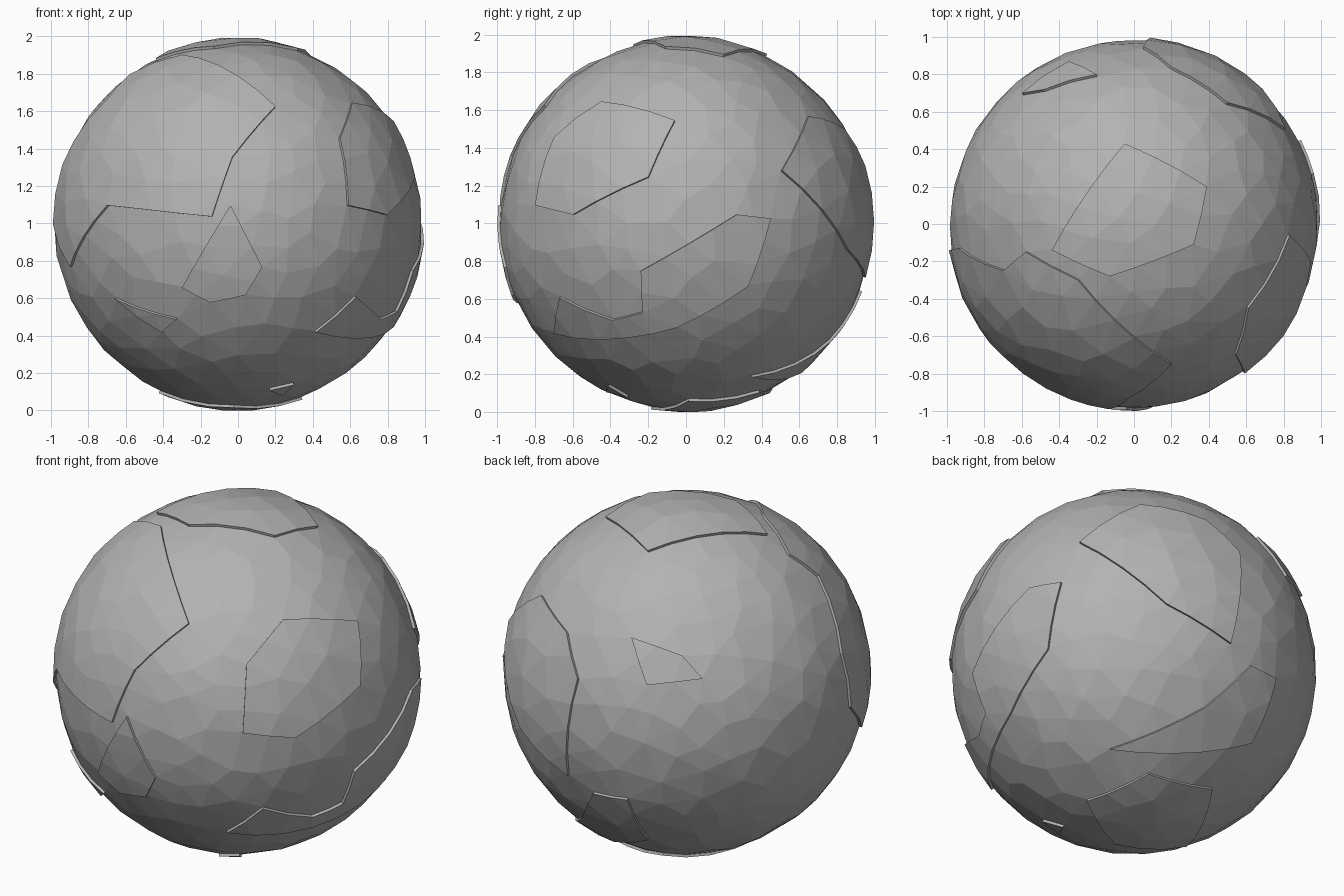
import bpy, bmesh, math, random
from mathutils import Vector

random.seed(7)
if "Cube" in bpy.data.objects:
    bpy.data.objects.remove(bpy.data.objects["Cube"], do_unlink=True)

BASE = 0.985     # radius of the core rock
RAISED = 1.0     # radius of the raised crust plates
SPACING = 0.135  # smallest gap between facet corners


def project(azimuth, elevation, points):
    """Place flat (across, up) points on the unit sphere, seen from a direction."""
    az, el = math.radians(azimuth), math.radians(elevation)
    toward = Vector((math.cos(az) * math.cos(el), math.sin(az) * math.cos(el), math.sin(el)))
    across = Vector((-math.sin(az), math.cos(az), 0))
    up = toward.cross(across)
    result = []
    for a, b in points:
        depth = math.sqrt(max(0.0, 1 - a * a - b * b))
        result.append((toward * depth + across * a + up * b).normalized())
    return result


def front(*points):
    return project(-90, 0, points)


def side(*points):
    return project(0, 0, points)


def top(*points):
    return project(-90, 90, points)


def under(*points):
    return project(51, -30, points)


# Outlines of the raised crust plates
plates = [
    # large front plate
    top((-.94, -.13), (-.7, -.25), (-.58, -.15), (-.3, -.3), (.2, -.75))
    + front((-.03, .36), (-.14, .04), (-.34, .06), (-.7, .1), (-.9, -.23), (-.99, 0)),
    # top cap
    top((-.44, -.14), (-.13, -.28), (.32, -.11), (.39, .2), (-.05, .43)),
    # upper side plate
    side((-.8, .1), (-.6, .05), (-.2, .25), (-.06, .55), (-.45, .65), (-.7, .46)),
    # lower side plate with a long tail
    side((-.7, -.58), (-.05, -.55), (.33, -.33), (.45, .03), (.27, .05),
         (-.24, -.25), (-.23, -.47), (-.39, -.51), (-.67, -.39)),
    # pointed front plate
    front((-.04, .1), (.13, -.23), (.04, -.38), (-.15, -.42), (-.3, -.34)),
    # small lower front plates
    front((-.66, -.4), (-.33, -.51), (-.41, -.58)),
    front((.17, -.89), (.3, -.86), (.24, -.92)),
    # back plate
    top((.5, .65), (.2, .84), (.05, .95)) + under((.51, .16), (.16, .37), (-.31, .7)),
    # small back plate
    top((-.2, .8), (-.48, .72), (-.6, .7), (-.35, .87)),
    # lower back plate
    under((-.14, -.42), (.37, -.19), (.62, .04), (.76, -.03), (.63, -.38)),
    # underside plate
    under((-.26, -.7), (.07, -.55), (.42, -.63), (.29, -.94), (-.1, -.93)),
]


def edges_of(outline):
    return zip(outline, outline[1:] + outline[:1])


def subdivided(outline):
    """Split the long outline edges so the facets follow them."""
    result = []
    for p, q in edges_of(outline):
        steps = math.ceil((q - p).length / 0.17)
        result += [p.lerp(q, i / steps).normalized() for i in range(steps)]
    return result


def inside(point, outline):
    """Winding test of a direction against an outline on the sphere."""
    if point.dot(sum(outline, Vector())) < 0:
        return False
    total = 0.0
    for p, q in edges_of(outline):
        u, v = p - point * p.dot(point), q - point * q.dot(point)
        total += math.atan2(point.dot(u.cross(v)), u.dot(v))
    return abs(total) > math.pi


plates = [subdivided(outline) for outline in plates]

# Facet corners: plate outlines first, then irregular filler
corners = [p for outline in plates for p in outline]
for _ in range(9000):
    p = Vector([random.gauss(0, 1) for _ in range(3)]).normalized()
    if all((p - q).length > SPACING for q in corners):
        corners.append(p)

# Faceted core
bm = bmesh.new()
for p in corners:
    bm.verts.new(p * BASE)
bmesh.ops.remove_doubles(bm, verts=bm.verts[:], dist=0.012)
bmesh.ops.convex_hull(bm, input=bm.verts[:])

# Raise each plate with a low cliff around it
groups = [[f for f in bm.faces if inside(f.calc_center_median().normalized(), outline)]
          for outline in plates]
for group in groups:
    group = [f for f in group if f.is_valid]
    if group:
        made = bmesh.ops.extrude_face_region(bm, geom=group)["geom"]
        for v in made:
            if isinstance(v, bmesh.types.BMVert):
                v.co = v.co.normalized() * RAISED
        bmesh.ops.delete(bm, geom=[f for f in group if f.is_valid], context='FACES')
bmesh.ops.recalc_face_normals(bm, faces=bm.faces[:])

# Stand the rock on the ground
bmesh.ops.translate(bm, verts=bm.verts[:], vec=(0, 0, -min(v.co.z for v in bm.verts)))

mesh = bpy.data.meshes.new("rock_sphere")
bm.to_mesh(mesh)
bm.free()
rock = bpy.data.objects.new("rock_sphere", mesh)
bpy.context.collection.objects.link(rock)

# Plain grey stone
stone = bpy.data.materials.new("grey_stone")
stone.use_nodes = True
colour = (0.45, 0.45, 0.45, 1)
stone.diffuse_color = colour
stone.node_tree.nodes["Principled BSDF"].inputs["Base Color"].default_value = colour
mesh.materials.append(stone)
